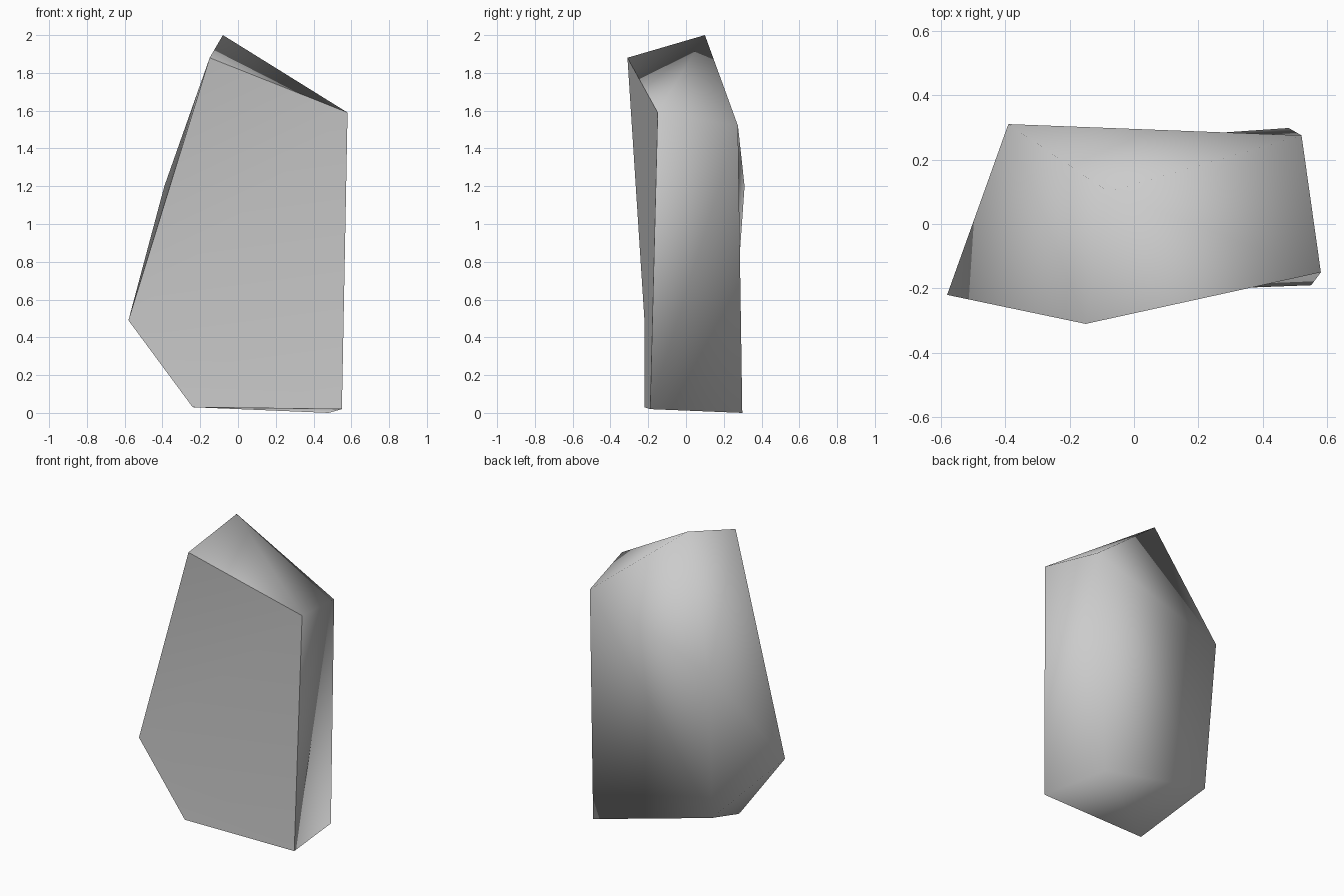
import bpy
import bmesh

cube = bpy.data.objects.get("Cube")
if cube:
    bpy.data.objects.remove(cube, do_unlink=True)

# Stone colour
grey = (0.6, 0.6, 0.6, 1)
stone = bpy.data.materials.new("stone_grey")
stone.use_nodes = True
stone.diffuse_color = grey
stone.node_tree.nodes["Principled BSDF"].inputs["Base Color"].default_value = grey

# Outlines of the broken front face and of the rounded back
front = [(-0.58, -0.22, 0.49), (-0.24, -0.22, 0.03), (0.55, -0.19, 0.02),
         (0.58, -0.15, 1.59), (-0.15, -0.31, 1.88)]
back = [(0.52, 0.275, 1.52), (0.48, 0.298, 0.0), (-0.36, 0.24, 0.21),
        (-0.39, 0.31, 1.2), (-0.08, 0.10, 2.0)]

# Stone shard: hull for the sides
bm = bmesh.new()
front_verts = [bm.verts.new(p) for p in front]
back_verts = [bm.verts.new(p) for p in back]
bmesh.ops.convex_hull(bm, input=bm.verts[:])


def refill(outline):
    """Replace the bulging cap with a slightly hollow fan from its first corner."""
    cap = [f for f in bm.faces if set(f.verts) <= set(outline)]
    bmesh.ops.delete(bm, geom=cap, context='FACES_ONLY')
    loose = [e for e in bm.edges if not e.link_faces]
    bmesh.ops.delete(bm, geom=loose, context='EDGES')
    return {bm.faces.new((outline[0], a, b)) for a, b in zip(outline[1:], outline[2:])}


refill(back_verts)
front_faces = refill(front_verts)
bmesh.ops.recalc_face_normals(bm, faces=bm.faces[:])

# Smooth sides and back, flat front with a crisp rim
for f in bm.faces:
    f.smooth = True
for e in bm.edges:
    e.smooth = sum(f in front_faces for f in e.link_faces) != 1

mesh = bpy.data.meshes.new("stone_shard")
bm.to_mesh(mesh)
bm.free()
mesh.materials.append(stone)
shard = bpy.data.objects.new("stone_shard", mesh)
bpy.context.collection.objects.link(shard)
